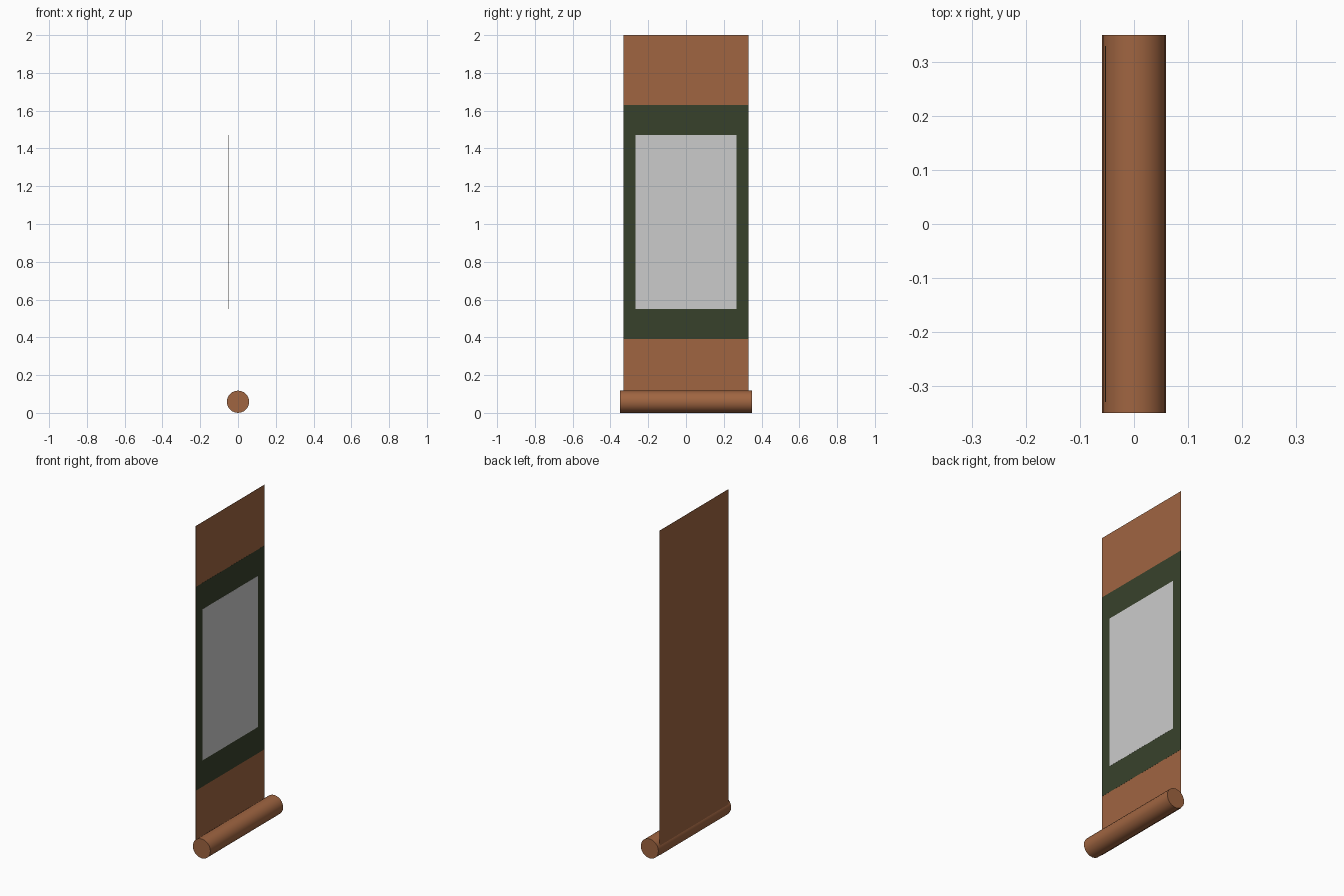
import bpy, math

if "Cube" in bpy.data.objects:
    bpy.data.objects.remove(bpy.data.objects["Cube"])


def material(name, rgb):
    m = bpy.data.materials.new(name)
    m.diffuse_color = (*rgb, 1)
    m.use_nodes = True
    m.node_tree.nodes["Principled BSDF"].inputs["Base Color"].default_value = m.diffuse_color
    return m


brown = material("brown_cloth", (0.35, 0.13, 0.053))
green = material("green_cloth", (0.039, 0.053, 0.024))


def panel(name, x0, x1, half_y, z0, z1, mat=None):
    """Thin upright slab spanning x0..x1, +-half_y and z0..z1."""
    bpy.ops.mesh.primitive_cube_add(size=1, location=((x0 + x1) / 2, 0, (z0 + z1) / 2))
    ob = bpy.context.object
    ob.name = name
    ob.scale = (x1 - x0, 2 * half_y, z1 - z0)
    bpy.ops.object.transform_apply(location=False, rotation=False, scale=True)
    if mat:
        ob.data.materials.append(mat)


# Hanging cloth, with its border and the blank paper laid on the +x face
panel("scroll_cloth", -0.0535, -0.0525, 0.33, 0.025, 2.0, brown)
panel("scroll_border", -0.0525, -0.0520, 0.33, 0.39, 1.63, green)
panel("scroll_paper", -0.0520, -0.0515, 0.267, 0.55, 1.47)

# Bottom roller
bpy.ops.mesh.primitive_cylinder_add(vertices=24, radius=0.059, depth=0.70,
                                    location=(0, 0, 0.059),
                                    rotation=(math.pi / 2, 0, 0))
roller = bpy.context.object
roller.name = "bottom_roller"
roller.data.materials.append(brown)
bpy.ops.object.shade_smooth_by_angle(angle=math.radians(40))
